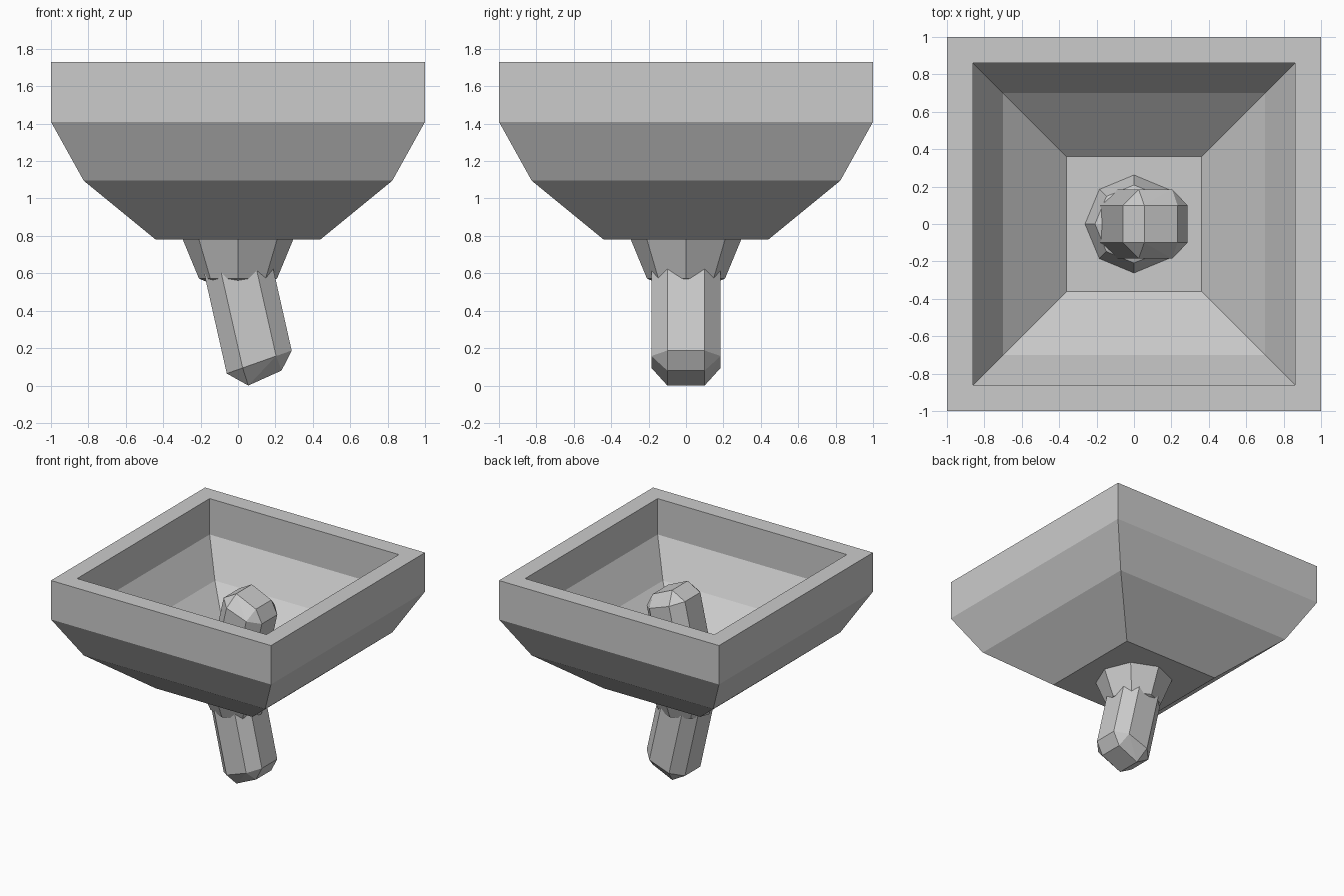
import bpy, bmesh
from mathutils import Vector

if "Cube" in bpy.data.objects:
    bpy.data.objects.remove(bpy.data.objects["Cube"])

MID = 0.78  # height of the joint and of the bowl's underside

grey = bpy.data.materials.new("plain grey")
grey.use_nodes = True
GREY = (0.6, 0.6, 0.6, 1)
grey.diffuse_color = GREY
grey.node_tree.nodes["Principled BSDF"].inputs["Base Color"].default_value = GREY


def add_object(name, bm):
    bmesh.ops.recalc_face_normals(bm, faces=bm.faces)
    mesh = bpy.data.meshes.new(name)
    bm.to_mesh(mesh)
    bm.free()
    mesh.materials.append(grey)
    obj = bpy.data.objects.new(name, mesh)
    bpy.context.collection.objects.link(obj)
    return obj


# Square bowl: outer wall up, over the rim, inner wall down
profile = [(0.44, MID), (0.825, 1.095), (1, 1.41), (1, 1.73),
           (0.86, 1.73), (0.86, 1.435), (0.70, 1.16), (0.36, 0.86)]
bm = bmesh.new()
rings = [[bm.verts.new((sx * r, sy * r, z))
          for sx, sy in ((-1, -1), (1, -1), (1, 1), (-1, 1))] for r, z in profile]
for low, high in zip(rings, rings[1:]):
    for i in range(4):
        j = (i + 1) % 4
        bm.faces.new((low[i], low[j], high[j], high[i]))
bm.faces.new(rings[0])
bm.faces.new(rings[-1])
add_object("bowl", bm)

# Faceted ball joint through the floor of the bowl
bm = bmesh.new()
bmesh.ops.create_uvsphere(bm, u_segments=8, v_segments=4, radius=0.295)
ball = add_object("ball_joint", bm)
ball.location.z = MID


# Slanted chamfered pegs, one hanging below and its mirror image above
def add_peg(name, flip):
    left, right = Vector((-0.06, 0, 0.064)), Vector((0.287, 0, 0.187))
    wide, narrow = Vector((0, 0.185, 0)), Vector((0, 0.1, 0))
    slant = Vector((-0.14, 0, 0.62))
    points = []
    for s in (-1, 1):
        ring = [left + s * narrow, right + s * narrow,
                left.lerp(right, 0.245) + s * wide, left.lerp(right, 0.76) + s * wide]
        points += ring + [p + slant for p in ring]
        points += [Vector((0.055, 0, 0)) + s * narrow, Vector((0.233, 0, 0.08)) + s * narrow]
    bm = bmesh.new()
    for p in points:
        bm.verts.new((p.x, p.y, 2 * MID - p.z if flip else p.z))
    bmesh.ops.convex_hull(bm, input=bm.verts)
    bmesh.ops.dissolve_limit(bm, angle_limit=0.03, verts=bm.verts, edges=bm.edges)
    add_object(name, bm)


add_peg("lower_peg", False)
add_peg("upper_peg", True)
